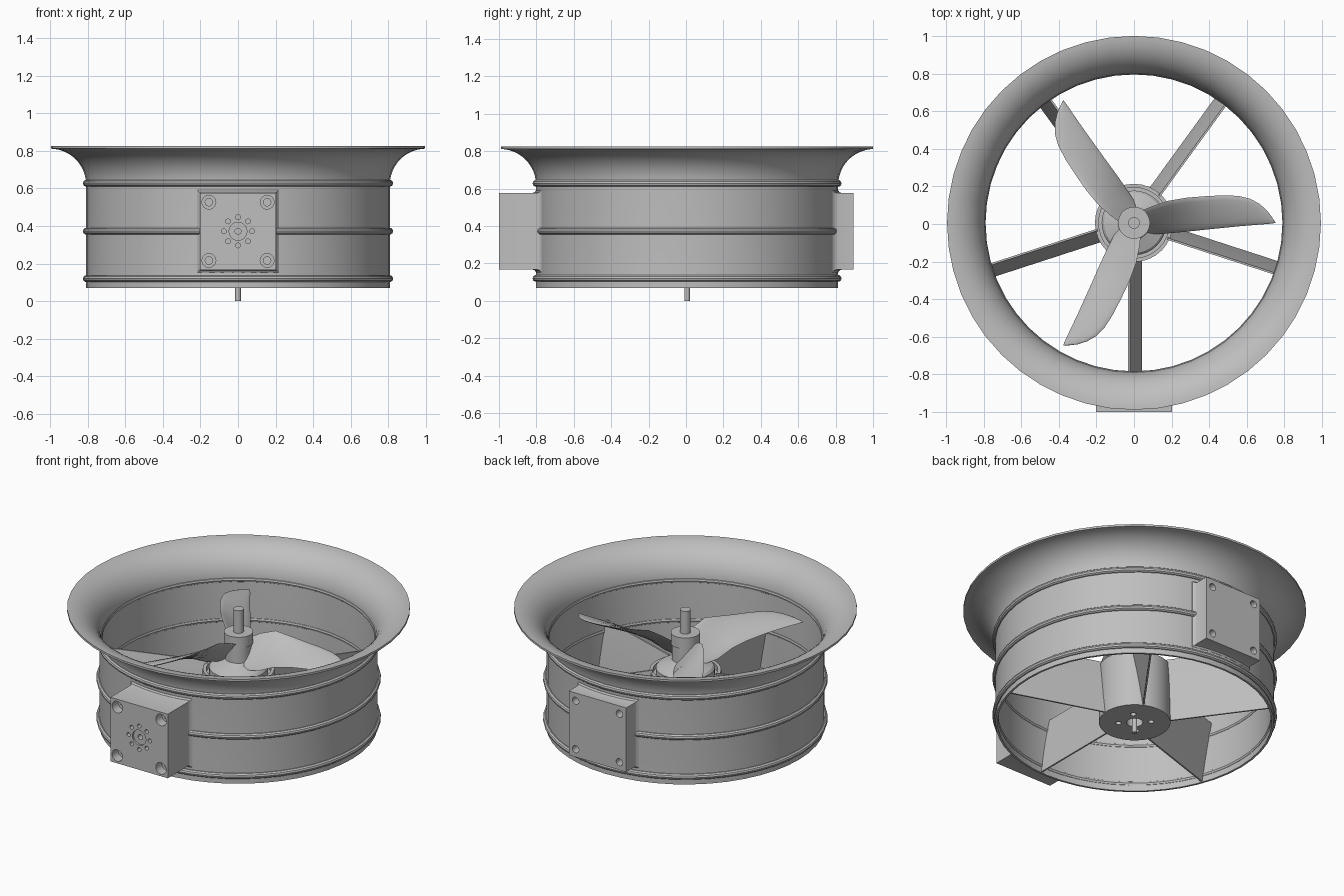
import bpy, bmesh, math
from math import sin, cos, pi, sqrt
from mathutils import Matrix, Vector

cube = bpy.data.objects.get("Cube")
if cube:
    bpy.data.objects.remove(cube, do_unlink=True)

CY = 0.006            # axis of the duct in y
WALL = 0.808          # outer radius of the duct
INNER = 0.795
AXIS = Matrix.Translation((0, CY, 0))

grey = bpy.data.materials.new("plain_grey")
grey.use_nodes = True
GREY = (0.52, 0.52, 0.52, 1)
grey.diffuse_color = GREY
grey.node_tree.nodes["Principled BSDF"].inputs["Base Color"].default_value = GREY


def make(name, bm, smooth=30):
    bmesh.ops.remove_doubles(bm, verts=bm.verts, dist=1e-5)
    bmesh.ops.recalc_face_normals(bm, faces=bm.faces)
    mesh = bpy.data.meshes.new(name)
    bm.to_mesh(mesh)
    bm.free()
    obj = bpy.data.objects.new(name, mesh)
    bpy.context.collection.objects.link(obj)
    mesh.materials.append(grey)
    if smooth:
        mesh.shade_smooth()
        mesh.set_sharp_from_angle(angle=math.radians(smooth))
    return obj


def loft(bm, loops, closed=False):
    """Skin a row of closed loops; optionally join the last to the first."""
    rows = [[bm.verts.new(p) for p in loop] for loop in loops]
    pairs = list(zip(rows, rows[1:]))
    if closed:
        pairs.append((rows[-1], rows[0]))
    for a, b in pairs:
        for i in range(len(a)):
            j = (i + 1) % len(a)
            bm.faces.new((a[i], a[j], b[j], b[i]))
    return rows


def lathe(bm, profile, n=32, matrix=AXIS, closed=False):
    loft(bm, [[matrix @ Vector((r * cos(2 * pi * i / n), r * sin(2 * pi * i / n), z))
               for i in range(n)] for r, z in profile], closed)


def turned(name, profile, n=32, closed=False):
    bm = bmesh.new()
    lathe(bm, profile, n, AXIS, closed)
    return make(name, bm)


def drill(obj, holes, smooth=30):
    """Cut stepped round holes: (origin and direction matrix, [(radius, depth)...])."""
    bm = bmesh.new()
    for matrix, steps in holes:
        profile = [(0, -0.02)]
        start = -0.02
        for r, depth in steps:
            profile += [(r, start), (r, depth)]
            start = depth
        lathe(bm, profile + [(0, start)], 16, matrix)
    cutter = make("hole_cutter", bm, 0)
    cutter.hide_render = True
    mod = obj.modifiers.new("holes", 'BOOLEAN')
    mod.operation, mod.solver, mod.object = 'DIFFERENCE', 'EXACT', cutter
    mesh = bpy.data.meshes.new_from_object(
        obj.evaluated_get(bpy.context.evaluated_depsgraph_get()))
    obj.modifiers.clear()
    obj.data = mesh
    bpy.data.objects.remove(cutter, do_unlink=True)
    if smooth:
        mesh.shade_smooth()
        mesh.set_sharp_from_angle(angle=math.radians(smooth))


# Duct with bell-mouth flare
def flare(rad):
    return [(1 - rad * cos(a), 0.62 + rad * sin(a))
            for a in [pi / 2 * k / 12 for k in range(13)]]


outer = [(WALL, 0.07)] + flare(1 - WALL)
inner = [(INNER, 0.07)] + flare(1 - INNER)
lip = 0.995
duct = turned("duct", [(min(r, lip), z) for r, z in outer + inner[::-1]], 48, True)

# Stiffening beads, the middle one interrupted by the mounting blocks
for label, z in (("lower", 0.12), ("middle", 0.373), ("upper", 0.628)):
    turned(label + "_bead", [(WALL + 0.018 * cos(a), z + 0.018 * sin(a))
                             for a in [2 * pi * k / 10 for k in range(10)]], 48, True)


# Mounting blocks that follow the duct wall, with a small fillet at the foot
def block(name, side, face_y):
    half, zc, zh, n = 0.203, 0.372, 0.205, 9

    def ring(offset, y_at):
        xs = [(half + offset) * (2 * k / (n - 1) - 1) for k in range(n)]
        low = [(x, y_at(x), zc - zh - offset) for x in xs]
        return low + [(x, y, zc + zh + offset) for x, y, _ in low[::-1]]

    def on_wall(rise):
        return lambda x: CY + side * sqrt((WALL + rise) ** 2 - x * x)

    bm = bmesh.new()
    rows = loft(bm, [ring(0, lambda x: face_y), ring(0, on_wall(0.018)),
                     ring(0.004, on_wall(0.007)), ring(0.014, on_wall(0)),
                     ring(0.014, on_wall(-0.006))])
    for row in (rows[0], rows[-1]):
        for k in range(n - 1):
            bm.faces.new((row[k], row[k + 1], row[-2 - k], row[-1 - k]))
    return make(name, bm)


def into_face(x, z, side, face_y):
    return Matrix.Translation((x, face_y, z)) @ Matrix.Rotation(side * pi / 2, 4, 'X')


corners = [(x, z) for x in (-0.155, 0.155) for z in (0.217, 0.527)]

front = block("front_mount_block", -1, -1.0)
holes = [(into_face(x, z, -1, -1.0), [(0.037, 0.06), (0.02, 0.12)]) for x, z in corners]
holes += [(into_face(0.075 * cos(k * pi / 4), 0.372 + 0.075 * sin(k * pi / 4), -1, -1.0),
           [(0.013, 0.06)]) for k in range(8)]
holes.append((into_face(0, 0.372, -1, -1.0), [(0.048, 0.012), (0.016, 0.06)]))
drill(front, holes)

back = block("back_mount_plate", 1, 0.895)
drill(back, [(into_face(x, z, 1, 0.895), [(0.023, 0.06)]) for x, z in corners])

# Stator hub with bolt holes underneath
hub = turned("stator_hub", [(0, 0.07), (0.208, 0.07), (0.208, 0.43), (0.188, 0.43),
                            (0.188, 0.4), (0, 0.4)])
hub_holes = [(AXIS @ Matrix.Translation((0, 0, 0.07)), [(0.048, 0.06)])]
for k in range(4):
    a = pi / 4 + k * pi / 2
    hub_holes.append((AXIS @ Matrix.Translation((0.095 * cos(a), 0.095 * sin(a), 0.07)),
                      [(0.017, 0.05)]))
drill(hub, hub_holes)

# Motor bell with neck and collar, and the two shaft ends
turned("rotor_hub", [(0, 0.395), (0.172, 0.395), (0.172, 0.445), (0.16, 0.46),
                     (0.09, 0.485), (0.078, 0.5), (0.078, 0.6), (0.085, 0.6),
                     (0.085, 0.67), (0, 0.67)])
turned("upper_shaft", [(0, 0.65), (0.031, 0.65), (0.031, 0.815), (0, 0.815)], 20)
turned("lower_shaft", [(0, 0), (0.015, 0), (0.015, 0.15), (0, 0.15)], 16)

# Five leaning, slightly curved stator vanes
for k in range(5):
    turn = AXIS @ Matrix.Rotation(math.radians(54 + 72 * k), 4, 'Z')
    side_a, side_b = [], []
    for j in range(9):
        s = j / 8
        t = 0.038 - 0.05 * s - 0.014 * s * s
        z = 0.075 + 0.37 * s
        side_a.append((t + 0.005, z))
        side_b.append((t - 0.005, z))
    section = side_a + side_b[::-1]
    bm = bmesh.new()
    rows = loft(bm, [[turn @ Vector((r, t, z)) for t, z in section] for r in (0.195, 0.8)])
    for row in rows:
        for j in range(8):
            bm.faces.new((row[j], row[j + 1], row[-2 - j], row[-1 - j]))
    make("stator_vane_%d" % (k + 1), bm)

# Three twisted propeller blades: radius, trailing edge, leading edge
STATIONS = [(0.04, -0.06, 0.065), (0.1, -0.06, 0.09), (0.18, -0.056, 0.117),
            (0.28, -0.047, 0.134), (0.38, -0.036, 0.142), (0.48, -0.026, 0.147),
            (0.56, -0.018, 0.143), (0.62, -0.013, 0.128), (0.67, -0.009, 0.1),
            (0.71, -0.006, 0.063), (0.735, -0.003, 0.03), (0.752, -0.001, 0.003)]
M = 8
for k in range(3):
    turn = AXIS @ Matrix.Rotation(2 * pi * k / 3, 4, 'Z')
    loops = []
    for r, back_t, lead_t in STATIONS:
        slope = min(1.2, 0.2 / r)
        thick = 0.003 + 0.055 * (lead_t - back_t)
        loop = []
        for j in range(2 * M):
            u = 0.5 - 0.5 * cos(pi * j / M)
            t = back_t + (lead_t - back_t) * u
            z = 0.597 + slope * (t - 0.045) + thick * sin(pi * j / M)
            loop.append(turn @ Vector((r, t, z)))
        loops.append(loop)
    bm = bmesh.new()
    rows = loft(bm, loops)
    bm.faces.new(rows[0])
    bm.faces.new(rows[-1])
    make("propeller_blade_%d" % (k + 1), bm, 50)
